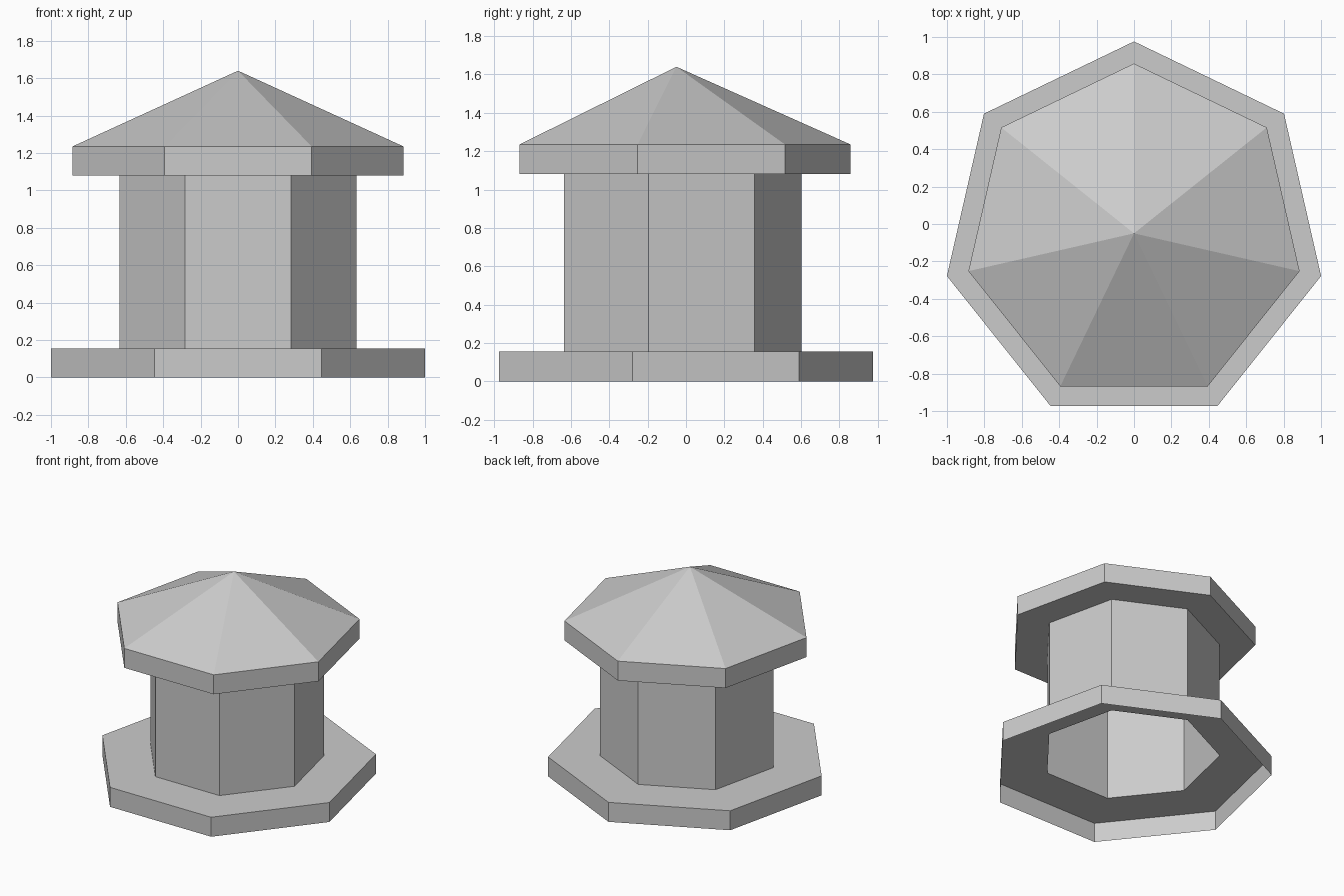
import bpy
import bmesh
from math import pi, cos, sin

cube = bpy.data.objects.get("Cube")
if cube:
    bpy.data.objects.remove(cube, do_unlink=True)

SIDES = 7
CENTRE_Y = -0.05
BASE_R, WALL_R, ROOF_R = 1.026, 0.651, 0.908
BASE_TOP, EAVES, ROOF_EDGE, PEAK = 0.155, 1.08, 1.235, 1.64

stone = bpy.data.materials.new("light grey")
stone.use_nodes = True
grey = (0.6, 0.6, 0.6, 1)
stone.diffuse_color = grey
stone.node_tree.nodes["Principled BSDF"].inputs["Base Color"].default_value = grey


def loft(name, profile):
    """Join seven-sided rings (radius, height); a zero radius makes a point."""
    bm = bmesh.new()
    rings = []
    for radius, z in profile:
        count = SIDES if radius else 1
        angles = [pi / 2 + 2 * pi * i / SIDES for i in range(count)]
        rings.append([bm.verts.new((radius * cos(a), CENTRE_Y + radius * sin(a), z))
                      for a in angles])
    for low, high in zip(rings, rings[1:]):
        for i in range(SIDES):
            j = (i + 1) % SIDES
            top = [high[0]] if len(high) == 1 else [high[j], high[i]]
            bm.faces.new([low[i], low[j]] + top)
    mesh = bpy.data.meshes.new(name)
    bm.to_mesh(mesh)
    bm.free()
    mesh.materials.append(stone)
    obj = bpy.data.objects.new(name, mesh)
    bpy.context.collection.objects.link(obj)
    return obj


# Hollow plinth, open underneath
loft("base", [(BASE_R, 0), (BASE_R, BASE_TOP), (WALL_R, BASE_TOP)])

# Tower walls
loft("walls", [(WALL_R, BASE_TOP), (WALL_R, EAVES)])

# Overhanging eaves, rim and pointed roof
loft("roof", [(WALL_R, EAVES), (ROOF_R, EAVES), (ROOF_R, ROOF_EDGE), (0, PEAK)])
